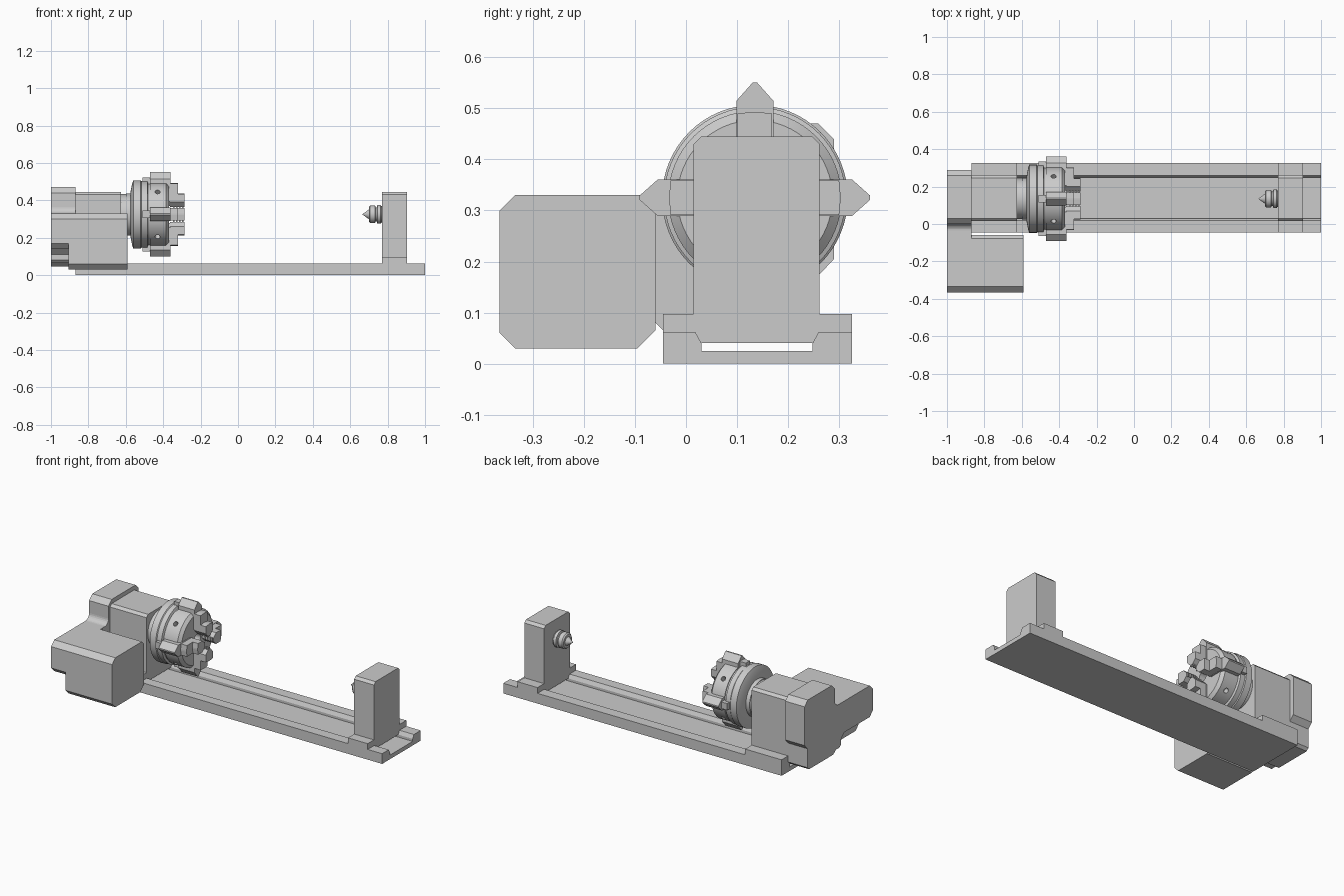
import bpy, bmesh, math
from mathutils import Vector, Matrix

if "Cube" in bpy.data.objects:
    bpy.data.objects.remove(bpy.data.objects["Cube"])

AXIS_Y, AXIS_Z = 0.135, 0.325          # spindle axis, parallel to x
QUARTERS = [i * math.pi / 2 for i in range(4)]


def finish(bm, name):
    bmesh.ops.recalc_face_normals(bm, faces=bm.faces)
    mesh = bpy.data.meshes.new(name)
    bm.to_mesh(mesh)
    bm.free()
    ob = bpy.data.objects.new(name, mesh)
    bpy.context.collection.objects.link(ob)
    return ob


def add_prism(bm, profile, x0, x1):
    """Extrude a closed (y, z) outline along x."""
    face = bm.faces.new([bm.verts.new((x0, y, z)) for y, z in profile])
    ext = bmesh.ops.extrude_face_region(bm, geom=[face])
    verts = [v for v in ext["geom"] if isinstance(v, bmesh.types.BMVert)]
    bmesh.ops.translate(bm, verts=verts, vec=(x1 - x0, 0, 0))
    # the extruded region keeps its starting face only if it is missing
    if not face.is_valid:
        return


def prism(name, profile, x0, x1):
    bm = bmesh.new()
    add_prism(bm, profile, x0, x1)
    return finish(bm, name)


def lathe(name, profile, seg=64):
    """Revolve (x, radius) points about the spindle axis; ends are capped."""
    bm = bmesh.new()
    rings = []
    for x, r in profile:
        rings.append([bm.verts.new((x, AXIS_Y + r * math.cos(2 * math.pi * i / seg),
                                    AXIS_Z + r * math.sin(2 * math.pi * i / seg)))
                      for i in range(seg)])
    for a, b in zip(rings, rings[1:]):
        for i in range(seg):
            j = (i + 1) % seg
            bm.faces.new((a[i], a[j], b[j], b[i]))
    bm.faces.new(rings[0])
    bm.faces.new(rings[-1])
    ob = finish(bm, name)
    bpy.ops.object.select_all(action='DESELECT')
    ob.select_set(True)
    bpy.context.view_layer.objects.active = ob
    bpy.ops.object.shade_smooth_by_angle(angle=math.radians(25))
    return ob


# Bed with two raised rails
prism("bed", [(-.045, 0), (.325, 0), (.325, .062), (.26, .062), (.248, .04), (.248, .025),
              (.03, .025), (.03, .04), (.018, .062), (-.045, .062)], -.87, 1)

# Headstock and tailstock share one cross-section that keys between the rails
column = [(.03, .04), (.248, .04), (.26, .062), (.325, .062), (.325, .097), (.262, .097),
          (.262, .43), (.247, .445), (.03, .445), (.015, .43), (.015, .097),
          (-.045, .097), (-.045, .062), (.018, .062)]
prism("headstock", column, -.87, -.625)
prism("tailstock", column, .77, .903)

# Motor housing beside the headstock
prism("motor_housing", [(-.365, .06), (-.335, .03), (-.095, .03), (-.06, .065), (-.06, .312),
                        (-.078, .33), (-.335, .33), (-.365, .30)], -.905, -.59)

# Drive cover joining motor and headstock, with a concave shoulder
shoulder = [(-.035 + .035 * math.cos(a), .365 + .035 * math.sin(a))
            for a in [-math.pi / 2 * k / 6 for k in range(7)]]
drive = [(.29, .205), (.29, .44), (.26, .47), (.03, .47), (0, .44)] + shoulder + \
        [(-.335, .33), (-.365, .30), (-.365, .17), (-.335, .14), (-.09, .14), (-.06, .11),
         (-.06, .08), (-.045, .065), (-.01, .065), (.015, .045), (.247, .045),
         (.262, .06), (.262, .175)]
bm = bmesh.new()
add_prism(bm, drive, -1, -.87)
# thinner where it meets the motor housing
cover = finish(bm, "drive_cover")
bm = bmesh.new()
add_prism(bm, [(-.5, 0), (-.06, 0), (-.06, .326), (-.5, .326)], -.905, -.8)
cutter = finish(bm, "cover_cutter")
cutter.hide_render = True
cutter.hide_viewport = False
cut = cover.modifiers.new("thin", 'BOOLEAN')
cut.operation, cut.object, cut.solver = 'DIFFERENCE', cutter, 'EXACT'
cutter.display_type = 'WIRE'

# Spindle nose and back plate
lathe("spindle_nose", [(-.63, .108), (-.60, .108), (-.60, .112), (-.565, .112)])
lathe("back_plate", [(-.575, .12), (-.565, .168), (-.56, .182), (-.52, .182),
                     (-.515, .176), (-.515, .12)])

# Chuck drum
drum = lathe("chuck_drum", [(-.52, .17), (-.515, .178), (-.485, .178), (-.48, .165), (-.47, .165),
                            (-.47, .17), (-.385, .17), (-.368, .152), (-.368, .03), (-.42, .03)])

# Key sockets in the drum, between the jaws
bm = bmesh.new()
for q in QUARTERS:
    place = Matrix.Translation((-.43, AXIS_Y, AXIS_Z)) @ Matrix.Rotation(q + math.pi / 4, 4, 'X') \
        @ Matrix.Translation((0, 0, .165))
    bmesh.ops.create_cone(bm, cap_ends=True, segments=20, radius1=.014, radius2=.014,
                          depth=.06, matrix=place)
sockets = finish(bm, "socket_cutter")
sockets.hide_render = True
sockets.display_type = 'WIRE'
cut = drum.modifiers.new("sockets", 'BOOLEAN')
cut.operation, cut.object, cut.solver = 'DIFFERENCE', sockets, 'EXACT'

# Four stepped jaws with pointed outer ends and serrated grips


def jaw_outline(w, inner, outer, tip):
    return [(-.01, inner), (.01, inner), (w, inner + .025), (w, outer),
            (.004, tip), (-.004, tip), (-w, outer)] + [(-w, inner + .025)]


for n, q in enumerate(QUARTERS):
    bm = bmesh.new()
    add_prism(bm, jaw_outline(.036, .045, .190, .226), -.47, -.362)
    add_prism(bm, jaw_outline(.034, .04, .165, .168), -.363, -.322)
    add_prism(bm, jaw_outline(.034, .04, .108, .112), -.323, -.287)
    for k in range(4):
        x = -.348 + k * .016
        add_prism(bm, [(-.012, .034), (.012, .034), (.012, .045), (-.012, .045)], x, x + .008)
    # guide tab behind the jaw
    add_prism(bm, [(-.02, .16), (.02, .16), (.02, .198), (-.02, .198)], -.51, -.465)
    bm.transform(Matrix.Translation((0, AXIS_Y, AXIS_Z)) @ Matrix.Rotation(q, 4, 'X'))
    finish(bm, f"jaw_{n + 1}")

# Tailstock centre
lathe("tail_centre", [(.665, .001), (.70, .026), (.70, .04), (.707, .047), (.733, .047),
                      (.736, .038), (.742, .038), (.745, .05), (.762, .05), (.767, .044),
                      (.78, .044)], 48)

# Bake the cuts and remove the helpers
for ob in (cover, drum):
    bpy.context.view_layer.update()
    deps = bpy.context.evaluated_depsgraph_get()
    mesh = bpy.data.meshes.new_from_object(ob.evaluated_get(deps))
    ob.modifiers.clear()
    ob.data = mesh
for helper in (cutter, sockets):
    bpy.data.objects.remove(helper)
